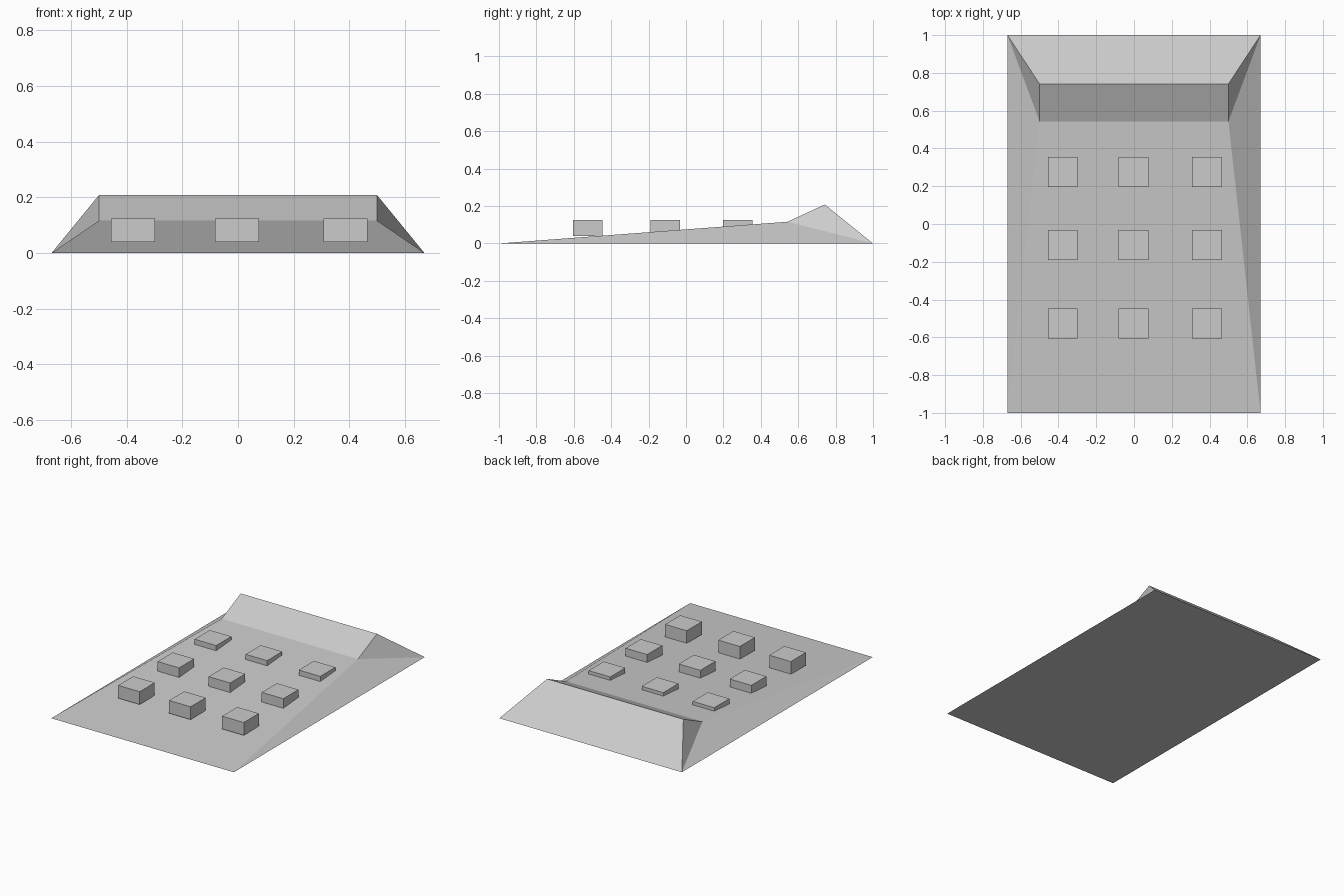
import bpy
import bmesh

if "Cube" in bpy.data.objects:
    bpy.data.objects.remove(bpy.data.objects["Cube"])

# Sloped body: rectangular foot, shallow deck rising to a crease, then a ridge
bm = bmesh.new()
sections = [(0.67, -1.0, 0.0), (0.50, 0.543, 0.116), (0.50, 0.742, 0.208), (0.67, 1.0, 0.0)]
left = [bm.verts.new((-x, y, z)) for x, y, z in sections]
right = [bm.verts.new((x, y, z)) for x, y, z in sections]
for i in range(3):
    bm.faces.new((left[i], right[i], right[i + 1], left[i + 1]))
bm.faces.new((left[0], left[3], right[3], right[0]))
# Side walls, folded between the crease and the back corner
for s in (left, right):
    bm.faces.new((s[0], s[1], s[3]))
    bm.faces.new((s[1], s[2], s[3]))
bmesh.ops.recalc_face_normals(bm, faces=bm.faces)
mesh = bpy.data.meshes.new("sloped_body")
bm.to_mesh(mesh)
bm.free()
bpy.context.collection.objects.link(bpy.data.objects.new("sloped_body", mesh))

# Three by three grid of keys, level on top and sunk into the sloping deck
for row, y in enumerate((-0.526, -0.112, 0.276)):
    for col, x in enumerate((-0.377, -0.003, 0.387)):
        bpy.ops.mesh.primitive_cube_add(size=1, location=(x, y, 0.082))
        key = bpy.context.object
        key.name = f"key_{row + 1}_{col + 1}"
        key.scale = (0.158, 0.158, 0.085)
